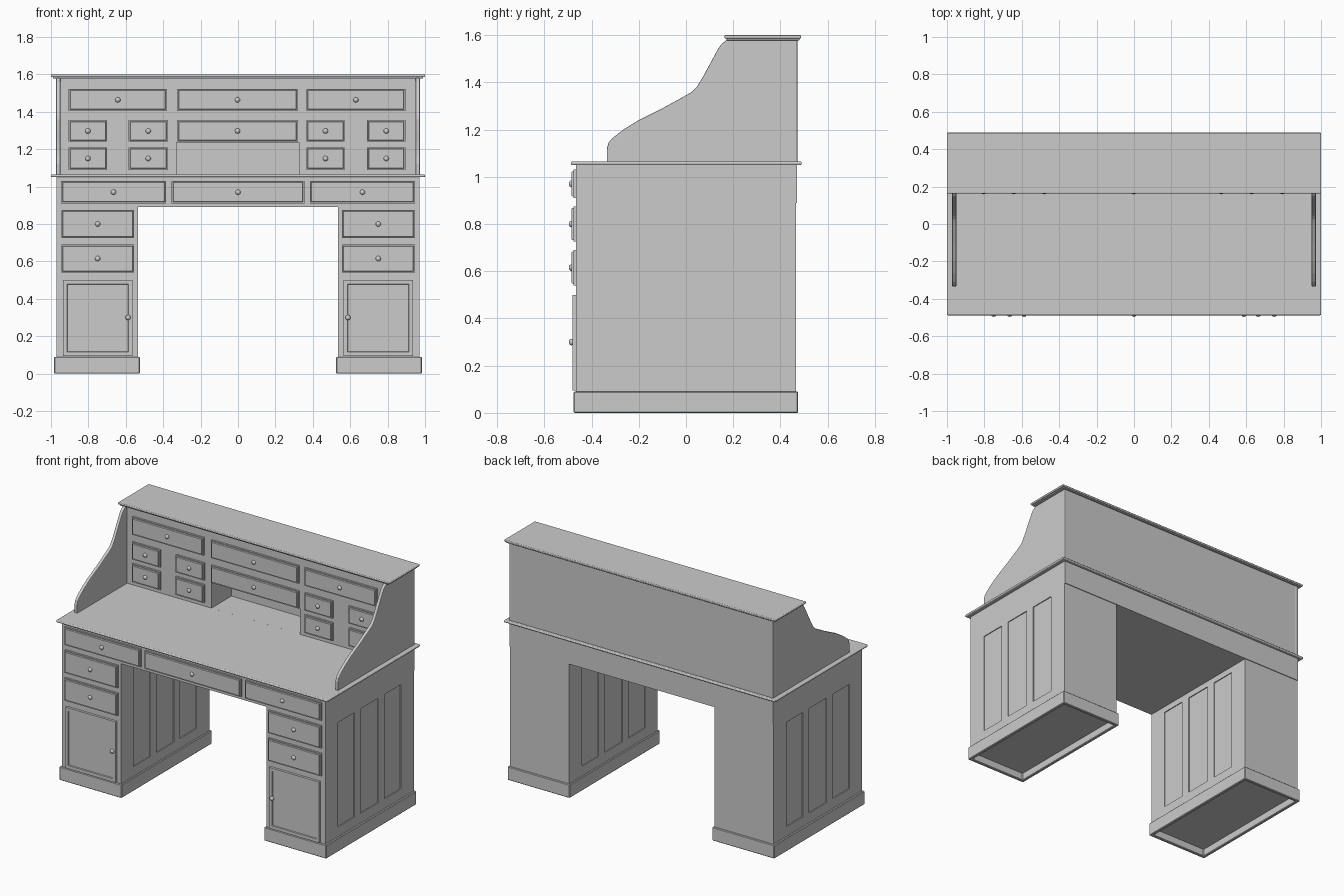
import bpy, bmesh, math
from mathutils import Vector, Matrix

if "Cube" in bpy.data.objects:
    bpy.data.objects.remove(bpy.data.objects["Cube"])


def finish(name, bm):
    bmesh.ops.recalc_face_normals(bm, faces=bm.faces)
    me = bpy.data.meshes.new(name)
    bm.to_mesh(me)
    bm.free()
    ob = bpy.data.objects.new(name, me)
    bpy.context.collection.objects.link(ob)
    return ob


def add_box(bm, x0, x1, y0, y1, z0, z1):
    m = Matrix.Translation(((x0 + x1) / 2, (y0 + y1) / 2, (z0 + z1) / 2)) @ \
        Matrix.Diagonal((abs(x1 - x0), y1 - y0, z1 - z0, 1))
    return bmesh.ops.create_cube(bm, size=1, matrix=m)["verts"]


def box(name, *dims, bevel=0, segments=1):
    bm = bmesh.new()
    add_box(bm, *dims)
    ob = finish(name, bm)
    if bevel:
        add_bevel(ob, bevel, segments)
    return ob


def add_bevel(ob, width, segments):
    mod = ob.modifiers.new("bevel", 'BEVEL')
    mod.width, mod.segments = width, segments


def cut(ob, boxes):
    # subtract a set of separate boxes
    bm = bmesh.new()
    for b in boxes:
        add_box(bm, *b)
    cutter = finish(ob.name + "_cutter", bm)
    cutter.hide_render = True
    mod = ob.modifiers.new("cut", 'BOOLEAN')
    mod.object, mod.operation, mod.solver = cutter, 'DIFFERENCE', 'EXACT'
    bpy.context.view_layer.objects.active = ob
    bpy.ops.object.modifier_apply(modifier=mod.name)
    bpy.data.objects.remove(cutter, do_unlink=True)


def knob(x, y, z):
    bm = bmesh.new()
    bmesh.ops.create_uvsphere(bm, u_segments=16, v_segments=8, radius=0.014,
                              matrix=Matrix.Translation((x, y, z)) @
                              Matrix.Rotation(math.pi / 2, 4, 'X') @
                              Matrix.Diagonal((1, 1, 0.8, 1)))
    for f in bm.faces:
        f.smooth = True
    finish("knob", bm)


def front_panel(name, x0, x1, z0, z1, y, lip, depth, inset):
    # slab whose front face is inset then pushed forward (or back)
    bm = bmesh.new()
    add_box(bm, x0, x1, y - lip, y + 0.004, z0, z1)
    bm.normal_update()
    face = min(bm.faces, key=lambda f: f.calc_center_median().y)
    bmesh.ops.inset_region(bm, faces=[face], thickness=inset)
    bmesh.ops.inset_region(bm, faces=[face], thickness=0.004)
    bmesh.ops.translate(bm, verts=face.verts, vec=(0, -depth, 0))
    return finish(name, bm)


def drawer(x0, x1, z0, z1, y):
    front_panel("drawer", x0, x1, z0, z1, y, 0.012, 0.007, 0.009)
    knob((x0 + x1) / 2, y - 0.02, (z0 + z1) / 2)


FRONT, HUTCH = -0.465, 0.19

# pedestals with three sunk panels on both sides, hollow plinths, drawers, door
for s, side in ((-1, "left"), (1, "right")):
    xa, xb = sorted((s * 0.97, s * 0.535))
    ped = box(side + "_pedestal", xa, xb, FRONT, 0.465, 0.05, 0.90)
    cut(ped, [(x - 0.006, x + 0.006, y0, y1, 0.155, 0.85)
              for x in (xa, xb)
              for y0, y1 in ((-0.335, -0.16), (-0.095, 0.09), (0.155, 0.33))])

    pa, pb = sorted((s * 0.983, s * 0.525))
    plinth = box(side + "_plinth", pa, pb, -0.476, 0.475, 0, 0.09)
    t = 0.022
    cut(plinth, [(pa + t, pb - t, -0.476 + t, 0.475 - t, -0.02, 0.055)])
    add_bevel(plinth, 0.004, 1)

    da, db = sorted((s * 0.945, s * 0.555))
    drawer(da, db, 0.725, 0.875, FRONT)
    drawer(da, db, 0.54, 0.69, FRONT)
    front_panel(side + "_door", da + 0.01, db - 0.01, 0.095, 0.50, FRONT,
                0.016, -0.006, 0.03)
    knob(s * 0.588, FRONT - 0.02, 0.30)

# apron across the knee hole
box("apron", -0.97, 0.97, FRONT - 0.001, 0.47, 0.89, 1.052)
for x0, x1 in ((-0.945, -0.385), (-0.355, 0.355), (0.385, 0.945)):
    drawer(x0, x1, 0.91, 1.03, FRONT)

# desk top with rounded edge
box("desk_top", -1, 1, -0.488, 0.49, 1.05, 1.065, bevel=0.006, segments=3)

# hutch case with open central niche
case = box("hutch_case", -0.955, 0.955, HUTCH, 0.47, 1.06, 1.582)
cut(case, [(-0.328, 0.325, HUTCH - 0.1, 0.40, 1.0651, 1.236)])

# hutch drawers
outer = [(-0.905, -0.70), (-0.585, -0.375), (0.365, 0.57), (0.69, 0.895)]
for x0, x1 in outer:
    drawer(x0, x1, 1.24, 1.355, HUTCH)
    drawer(x0, x1, 1.09, 1.21, HUTCH)
for x0, x1 in ((-0.905, -0.38), (-0.325, 0.32), (0.365, 0.895)):
    drawer(x0, x1, 1.405, 1.523, HUTCH)
drawer(-0.325, 0.32, 1.24, 1.355, HUTCH)

# curved hutch sides
profile = [(0.472, 1.06), (-0.335, 1.06), (-0.335, 1.12), (-0.328, 1.145),
           (-0.31, 1.165), (-0.265, 1.20), (-0.20, 1.24), (-0.10, 1.29),
           (0.0, 1.345), (0.025, 1.36), (0.045, 1.38), (0.07, 1.42),
           (0.135, 1.54), (0.15, 1.562), (0.175, 1.582), (0.472, 1.582)]
for s, side in ((-1, "left"), (1, "right")):
    bm = bmesh.new()
    f = bm.faces.new([bm.verts.new((s * 0.972, y, z)) for y, z in profile])
    ext = bmesh.ops.extrude_face_region(bm, geom=[f])["geom"]
    bmesh.ops.translate(bm, vec=(-s * 0.022, 0, 0),
                        verts=[v for v in ext if isinstance(v, bmesh.types.BMVert)])
    add_bevel(finish(side + "_hutch_side", bm), 0.005, 2)

# stepped crown
box("crown_lower", -0.99, 0.99, 0.172, 0.48, 1.578, 1.588, bevel=0.003, segments=2)
box("crown_upper", -1, 1, 0.163, 0.487, 1.586, 1.60, bevel=0.005, segments=3)
